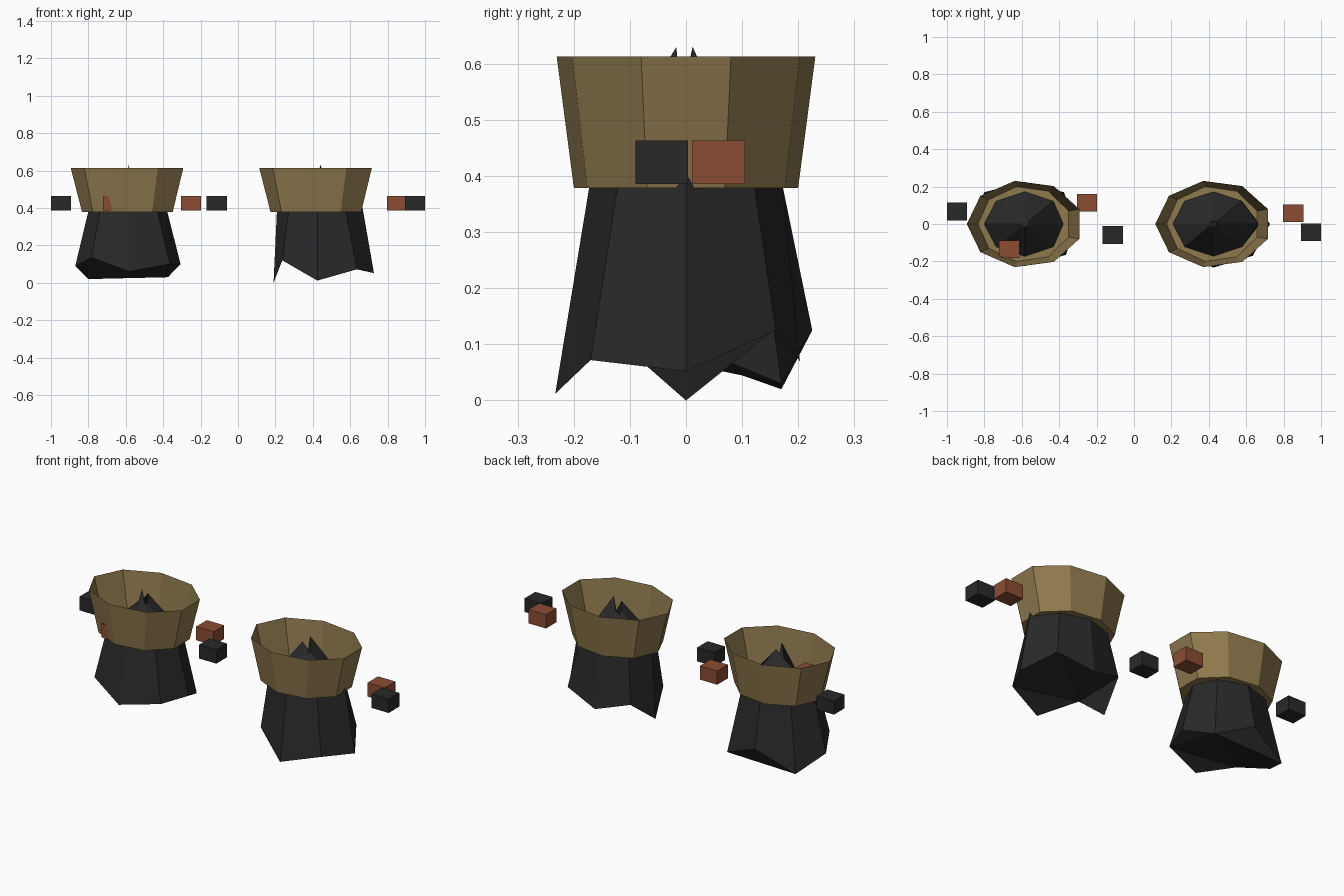
import bpy, bmesh, math
from mathutils import Vector

if "Cube" in bpy.data.objects:
    bpy.data.objects.remove(bpy.data.objects["Cube"])


def material(name, color):
    m = bpy.data.materials.new(name)
    m.diffuse_color = (*color, 1)
    m.use_nodes = True
    m.node_tree.nodes["Principled BSDF"].inputs["Base Color"].default_value = m.diffuse_color
    return m


tan = material("tan", (0.275, 0.192, 0.076))
charcoal = material("charcoal", (0.022, 0.022, 0.023))
rust = material("rust red", (0.258, 0.073, 0.034))


def finish(name, bm, mat, location):
    bmesh.ops.recalc_face_normals(bm, faces=bm.faces)
    me = bpy.data.meshes.new(name)
    bm.to_mesh(me)
    bm.free()
    me.materials.append(mat)
    ob = bpy.data.objects.new(name, me)
    ob.location = location
    bpy.context.collection.objects.link(ob)
    return ob


def bridge(bm, a, b):
    n = len(a)
    for i in range(n):
        j = (i + 1) % n
        bm.faces.new((a[i], a[j], b[j], b[i]))


def ellipse(n, rx, ry, start=0.0):
    for i in range(n):
        t = start + i * math.tau / n
        yield rx * math.cos(t), ry * math.sin(t)


# Flared nine-sided collar: open on top, closed by a floor
def collar(name, cx):
    bm = bmesh.new()
    low = [bm.verts.new((x, y, 0.379)) for x, y in ellipse(9, 0.25, 0.203, math.pi)]
    top = [bm.verts.new((x, y, 0.613)) for x, y in ellipse(9, 0.31, 0.234, math.pi)]
    bridge(bm, low, top)
    bm.faces.new(low[::-1])
    finish(name, bm, tan, (cx, 0, 0))


# Eight-sided ragged body: uneven hem, shoulder ring, jagged peak
def body(name, cx, hem, peak_z, shoulder):
    bm = bmesh.new()
    low = [bm.verts.new(p) for p in hem]
    mid = [bm.verts.new((x, y, 0.383)) for x, y in ellipse(8, 0.216, 0.172)]
    mid[0].co = shoulder
    top = [bm.verts.new((x, y, z)) for (x, y), z in zip(ellipse(8, 0.022, 0.017), peak_z)]
    bridge(bm, low, mid)
    bridge(bm, mid, top)
    bm.faces.new(top)
    # underside: a corner triangle at every second hem point, then the middle
    for i in (0, 2, 4, 6):
        bm.faces.new((low[(i + 1) % 8], low[i], low[i - 1]))
    bm.faces.new((low[1], low[7], low[5]))
    bm.faces.new((low[1], low[5], low[3]))
    finish(name, bm, charcoal, (cx, 0, 0))


left_hem = [(.277, 0, .10), (.209, .17, .03), (0, .225, .125), (-.216, .17, .02),
            (-.286, 0, .09), (-.20, -.155, .135), (0, -.225, .06), (.22, -.165, .10)]
right_hem = [(.303, 0, .052), (.20, .16, .125), (0, .203, .07), (-.19, .16, .128),
             (-.234, 0, 0), (-.187, -.137, .12), (0, -.233, .012), (.211, -.17, .072)]

collar("left_collar", -0.584)
collar("right_collar", 0.424)
body("left_body", -0.584, left_hem, (.55, .60, .53, .52, .56, .55, .63, .55), (.205, 0, .383))
body("right_body", 0.424, right_hem, (.55, .63, .55, .53, .55, .60, .54, .53), (.242, 0, .40))


# Small floating blocks
def block(name, x, y, mat):
    bm = bmesh.new()
    bmesh.ops.create_cube(bm, size=1)
    bmesh.ops.scale(bm, verts=bm.verts, vec=Vector((0.108, 0.094, 0.077)))
    finish(name, bm, mat, (x, y, 0.4245))


block("dark_block_left", -0.946, 0.067, charcoal)
block("dark_block_middle", -0.114, -0.059, charcoal)
block("dark_block_right", 0.946, -0.043, charcoal)
block("red_block_left", -0.667, -0.135, rust)
block("red_block_middle", -0.252, 0.113, rust)
block("red_block_right", 0.851, 0.058, rust)
